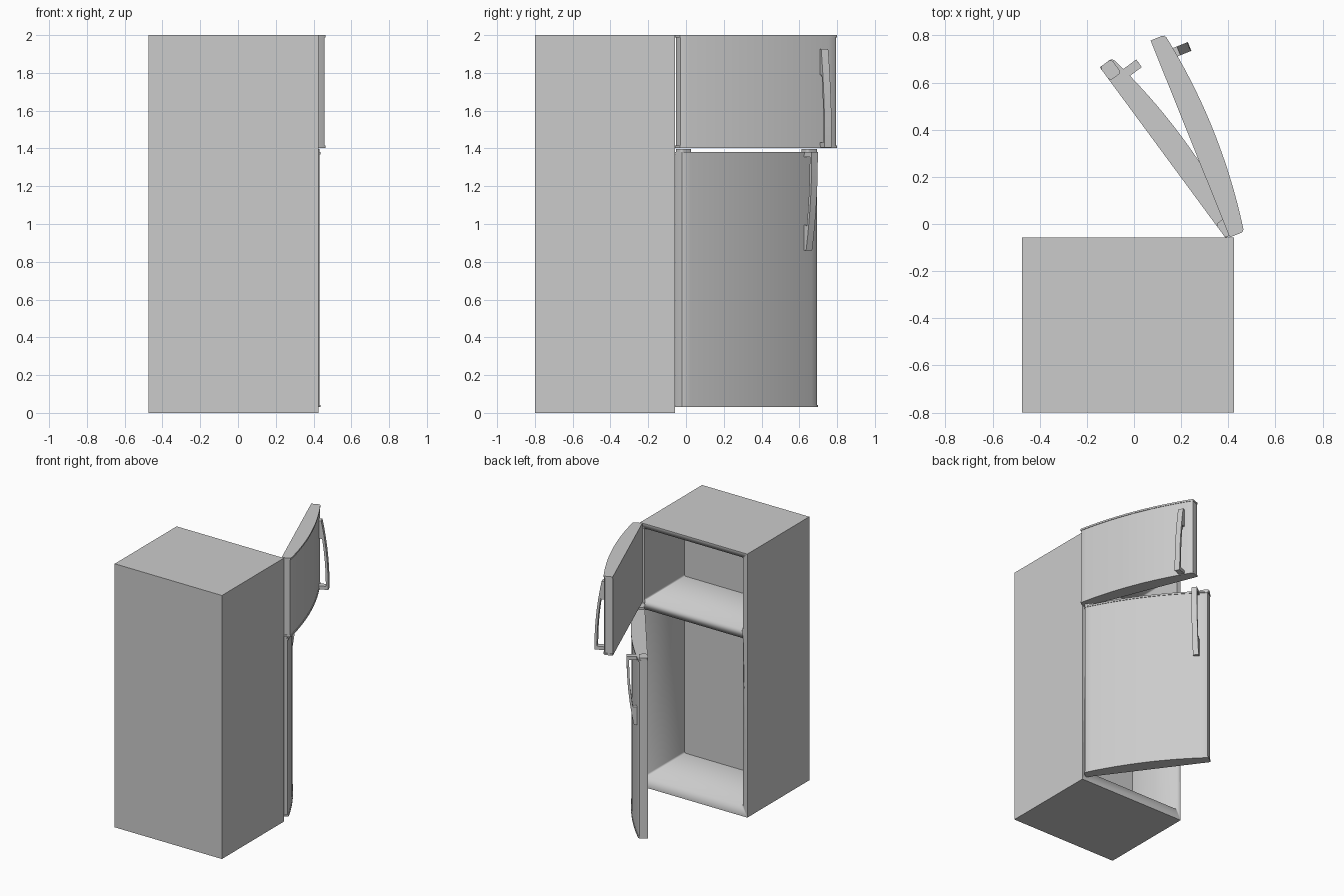
import bpy, bmesh, math
from mathutils import Matrix

if "Cube" in bpy.data.objects:
    bpy.data.objects.remove(bpy.data.objects["Cube"])

W = 0.9          # door width
T, BULGE = 0.065, 0.04   # door edge thickness and extra thickness in the middle


def finish(bm, name, smooth=True):
    bmesh.ops.recalc_face_normals(bm, faces=bm.faces)
    me = bpy.data.meshes.new(name)
    bm.to_mesh(me)
    bm.free()
    ob = bpy.data.objects.new(name, me)
    bpy.context.collection.objects.link(ob)
    bpy.ops.object.select_all(action='DESELECT')
    ob.select_set(True)
    bpy.context.view_layer.objects.active = ob
    if smooth:
        bpy.ops.object.shade_smooth_by_angle(angle=math.radians(30))
    return ob


def box(name, lo, hi, round_axis=None, radius=0.0):
    """Box from corner to corner, edges along one axis optionally rounded."""
    bm = bmesh.new()
    bmesh.ops.create_cube(bm, size=1)
    for v in bm.verts:
        v.co = [(a + b) / 2 + c * (b - a) for a, b, c in zip(lo, hi, v.co)]
    if round_axis is not None:
        edges = [e for e in bm.edges
                 if abs((e.verts[0].co - e.verts[1].co).normalized()[round_axis]) > 0.9]
        bmesh.ops.bevel(bm, geom=edges, offset=radius, segments=4, profile=0.5, affect='EDGES')
    return finish(bm, name)


def extrude(name, pts, vec):
    """Extrude a closed 3D outline along a vector."""
    bm = bmesh.new()
    f = bm.faces.new([bm.verts.new(p) for p in pts])
    r = bmesh.ops.extrude_face_region(bm, geom=[f])
    bmesh.ops.translate(bm, vec=vec, verts=[v for v in r['geom'] if isinstance(v, bmesh.types.BMVert)])
    return finish(bm, name)


def door_outline(z, inset):
    """Flat back, bowed front; local x runs from -W (free end) to 0 (hinge)."""
    pts = [(-inset, 0, z), (-W + inset, 0, z)]
    n = 24
    c = 0.012
    x0, x1 = -W + inset, -inset
    pts.append((x0, T - inset - c, z))
    pts.append((x0 + 0.003, T - inset - 0.003, z))
    for i in range(n + 1):
        x = x0 + c + (x1 - x0 - 2 * c) * i / n
        s = (x + W / 2) / (W / 2)
        pts.append((x, T - inset + BULGE * (1 - s * s), z))
    pts.append((x1 - 0.003, T - inset - 0.003, z))
    pts.append((x1, T - inset - c, z))
    return pts


def handle(prefix, flip):
    """Bowed grip: pad on the door at one end, stand-off block at the other."""
    zf = (lambda z: 2.786 - z) if flip else (lambda z: z)
    x0, wd, n = -0.835, 0.04, 12
    outer, inner = [], []
    for i in range(n + 1):
        t = i / n
        z = 1.926 - 0.52 * t
        y = 0.094 + 0.05 * t + 0.014 * 4 * t * (1 - t)
        outer.append((x0, y, zf(z)))
        inner.append((x0, y - 0.017, zf(z)))
    bar = extrude(prefix + "_handle_bar", outer + inner[::-1], (wd, 0, 0))
    za, zb = sorted((zf(1.406), zf(1.432)))
    post = box(prefix + "_handle_post", (x0, 0.06, za), (x0 + wd, 0.138, zb))
    pad = extrude(prefix + "_handle_pad",
                  [(x0, 0.06, zf(1.926)), (x0, 0.093, zf(1.926)),
                   (x0, 0.1, zf(1.79)), (x0, 0.06, zf(1.79))], (wd, 0, 0))
    return [bar, post, pad]


def door(prefix, z0, z1, hinge, angle, flip):
    rim = 0.013
    parts = [
        extrude(prefix + "_door_panel", door_outline(z0 + rim, 0.004), (0, 0, z1 - z0 - 2 * rim)),
        extrude(prefix + "_door_bottom_rim", door_outline(z0, 0), (0, 0, rim)),
        extrude(prefix + "_door_top_rim", door_outline(z1 - rim, 0), (0, 0, rim)),
    ]
    parts += handle(prefix, flip)
    if flip:   # rounded spacers on top of the lower door
        for nm, a in (("hinge", -0.072), ("end", -W)):
            parts.append(box(f"{prefix}_{nm}_spacer", (a, 0, z1), (a + 0.072, 0.06, z1 + 0.016), 2, 0.015))
    m = Matrix.Translation((*hinge, 0)) @ Matrix.Rotation(math.radians(angle), 4, 'Z')
    for p in parts:
        p.matrix_world = m


# cabinet with two hollow compartments opening toward +y
cabinet = box("cabinet", (-0.475, -0.8, 0), (0.425, -0.057, 2))
for nm, z0, z1 in (("freezer_cutter", 1.418, 1.965), ("fridge_cutter", 0.075, 1.352)):
    cut = box(nm, (-0.44, -0.54, z0), (0.39, 0.1, z1), 1, 0.012)
    cut.hide_render = True
    mod = cabinet.modifiers.new(nm, 'BOOLEAN')
    mod.operation = 'DIFFERENCE'
    mod.solver = 'EXACT'
    mod.object = cut
    bpy.context.view_layer.objects.active = cabinet
    bpy.ops.object.modifier_apply(modifier=nm)
    bpy.data.objects.remove(cut)

# doors, swung open
door("upper", 1.402, 2.0, (0.406, -0.057), -68.1, False)
door("lower", 0.03, 1.382, (0.389, -0.06), -53.6, True)
